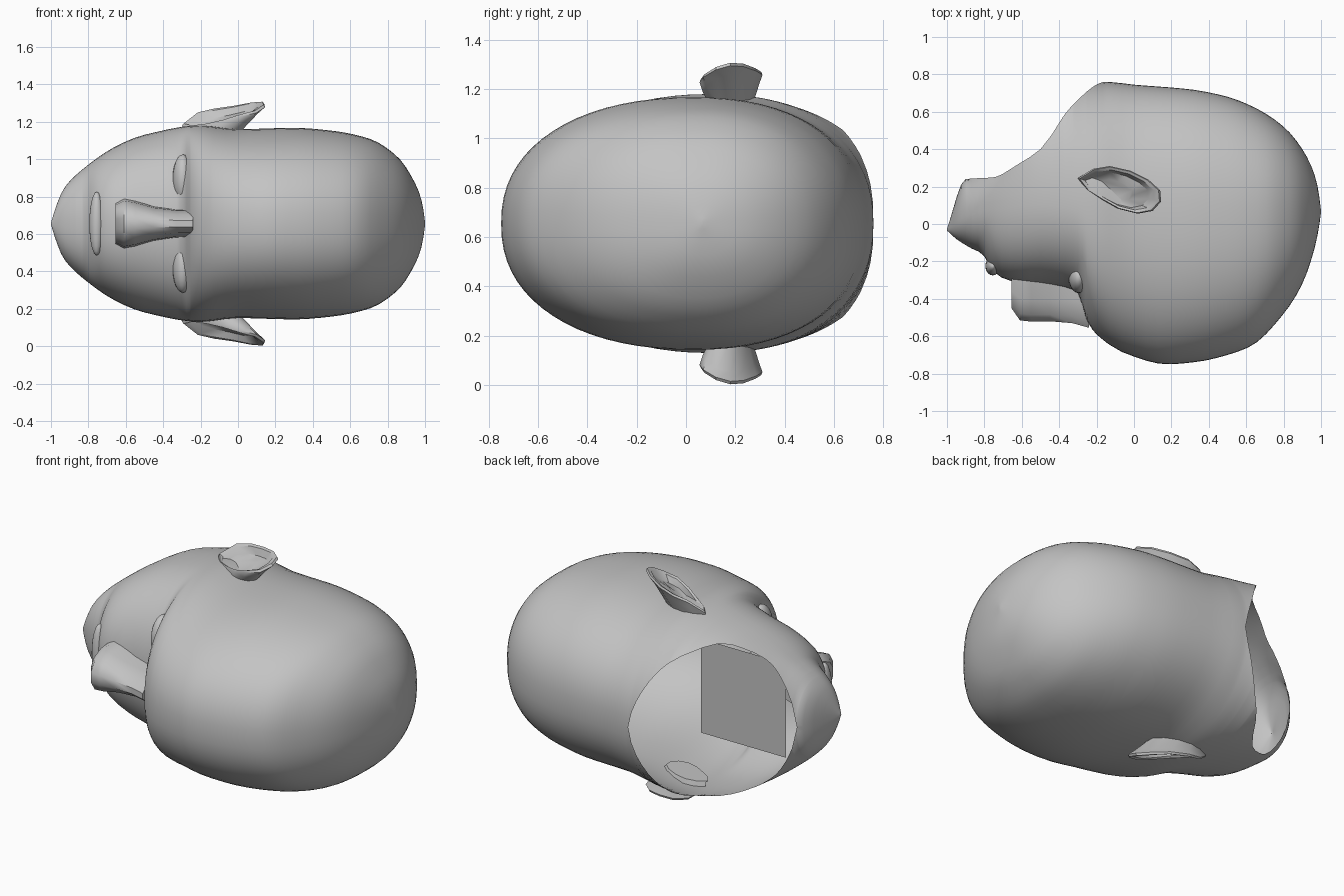
import bpy, bmesh, math
from mathutils import Vector

if "Cube" in bpy.data.objects:
    bpy.data.objects.remove(bpy.data.objects["Cube"], do_unlink=True)

ZC = 0.655  # mid-plane height of the head lying on its side

skin = bpy.data.materials.new("plain grey")
skin.use_nodes = True
skin.diffuse_color = (0.55, 0.55, 0.55, 1)
skin.node_tree.nodes["Principled BSDF"].inputs["Base Color"].default_value = (0.55, 0.55, 0.55, 1)


def finish(name, bm, angle=35, outward=True):
    if outward:
        bmesh.ops.recalc_face_normals(bm, faces=bm.faces)
    me = bpy.data.meshes.new(name)
    bm.to_mesh(me)
    bm.free()
    me.materials.append(skin)
    ob = bpy.data.objects.new(name, me)
    bpy.context.collection.objects.link(ob)
    bpy.ops.object.select_all(action='DESELECT')
    ob.select_set(True)
    bpy.context.view_layer.objects.active = ob
    bpy.ops.object.shade_smooth_by_angle(angle=math.radians(angle))


def bridge(bm, rings, closed):
    for a, b in zip(rings, rings[1:]):
        n = len(a)
        for i in range(n if closed else n - 1):
            j = (i + 1) % n
            bm.faces.new((a[i], a[j], b[j], b[i]))


def lookup(table, x):
    """Monotone smooth interpolation through (x, value) pairs."""
    if x <= table[0][0]:
        return table[0][1]
    if x >= table[-1][0]:
        return table[-1][1]
    d = [(q[1] - p[1]) / (q[0] - p[0]) for p, q in zip(table, table[1:])]
    m = [d[0]] + [0 if a * b <= 0 else 2 * a * b / (a + b) for a, b in zip(d, d[1:])] + [d[-1]]
    k = max(i for i in range(len(d)) if table[i][0] <= x)
    h = table[k + 1][0] - table[k][0]
    t = (x - table[k][0]) / h
    return ((2 * t**3 - 3 * t**2 + 1) * table[k][1] + (t**3 - 2 * t**2 + t) * h * m[k]
            + (3 * t**2 - 2 * t**3) * table[k + 1][1] + (t**3 - t**2) * h * m[k + 1])


# Head outline: face line, back or neck-rim line, widest line, half width
front = [(-1, -.035), (-.95, -.08), (-.87, -.13), (-.81, -.16), (-.77, -.23), (-.70, -.29), (-.6, -.315),
         (-.5, -.32), (-.37, -.34), (-.30, -.37), (-.25, -.52), (-.2, -.59), (-.05, -.69), (.18, -.75),
         (.35, -.735), (.5, -.70), (.63, -.65), (.8, -.48), (.9, -.32), (.96, -.15), (.985, -.04), (1, .06)]
back = [(-1, -.025), (-.9, .24), (-.75, .25), (-.62, .32), (-.5, .40), (-.33, .635), (-.15, .76), (0, .745),
        (.3, .72), (.5, .68), (.65, .62), (.8, .52), (.9, .40), (.97, .25), (.99, .15), (1, .07)]
middle = [(-1, -.03), (-.9, .06), (-.75, .12), (-.5, .16), (-.2, .10), (0, .06), (.5, .03), (1, .065)]
width = [(-1, .005), (-.97, .10), (-.93, .19), (-.8, .315), (-.65, .415), (-.5, .475), (-.2, .525), (0, .505),
         (.3, .512), (.5, .497), (.7, .455), (.85, .36), (.95, .21), (.985, .11), (1, .01)]
# Half width of the open neck; zero where the section is closed
neck = [(-.9, 0), (-.87, .13), (-.83, .22), (-.75, .33), (-.62, .42), (-.5, .455), (-.4, .425), (-.33, .38),
        (-.26, .29), (-.2, .17), (-.17, .09), (-.15, 0)]

POW = 2 / 2.25
STEPS = 18


def section(x):
    f, b, c, w, n = (lookup(t, x) for t in (front, back, middle, width, neck))
    end = math.pi - math.asin(min(n / w, .995) ** (1 / POW)) if n > 0 else math.pi
    cos_end = abs(math.cos(end)) ** POW
    half = []
    for i in range(2 * STEPS + 1):
        if i <= STEPS:
            t = math.pi / 2 * i / STEPS
            y = c - (c - f) * abs(math.cos(t)) ** POW
        else:
            t = math.pi / 2 + (end - math.pi / 2) * (i - STEPS) / STEPS
            y = c + (b - c) * abs(math.cos(t)) ** POW / cos_end
        half.append((y, w * max(0, math.sin(t)) ** POW))
    return [(x, y, ZC + z) for y, z in reversed(half)] + [(x, y, ZC - z) for y, z in half[1:]]


xs = sorted({round(-math.cos(math.pi * i / 48), 4) for i in range(49)}
            | {-.9, -.87, -.83, -.8, -.77, -.74, -.37, -.33, -.3, -.275, -.25, -.22, -.17, -.15})
bm = bmesh.new()
rings = [[bm.verts.new(p) for p in section(x)] for x in xs]
bridge(bm, rings, False)
bm.faces.new(rings[0])
bm.faces.new(rings[-1])
bmesh.ops.remove_doubles(bm, verts=bm.verts, dist=.0008)
finish("head", bm, 40)

# Flat inner plate seen through the open neck
bm = bmesh.new()
bm.faces.new([bm.verts.new((x, .10, ZC + z)) for x, z in ((-.73, -.28), (-.73, .28), (-.17, .28), (-.17, -.28))])
finish("inner_plate", bm, outward=False)

# Nose: stations of x, ridge y, half width
bm = bmesh.new()
rings = []
for x, r, w in ((-.645, -.38, .08), (-.655, -.45, .10), (-.61, -.515, .122), (-.55, -.522, .112),
                (-.45, -.52, .085), (-.33, -.53, .07), (-.24, -.555, .07)):
    base = -.22
    prof = ((base, 1.15), (base + (r - base) * .6, 1), (base + (r - base) * .88, .7), (r, .25))
    pts = [(y, w * k) for y, k in prof] + [(y, -w * k) for y, k in reversed(prof)]
    rings.append([bm.verts.new((x, y, ZC + z)) for y, z in pts])
bridge(bm, rings, True)
bm.faces.new(rings[0])
bm.faces.new(rings[-1])
finish("nose", bm, 45)


def blob(name, loc, size):
    bm = bmesh.new()
    bmesh.ops.create_uvsphere(bm, u_segments=20, v_segments=12, radius=1)
    for v in bm.verts:
        v.co = Vector([l + c * s for l, c, s in zip(loc, v.co, size)])
    finish(name, bm, 60)


# Lip and eyes
blob("upper_lip", (-.755, -.225, ZC), (.04, .05, .17))
for side, s in (("left", -1), ("right", 1)):
    blob(side + "_eye", (-.295, -.285, ZC + s * .235), (.055, .085, .135))

# Ears: rim points (x, y, distance from mid-plane), swept back and rising towards the tip
outline = [(-.30, .245, .535), (-.22, .295, .595), (-.13, .31, .615), (-.02, .285, .63), (.08, .235, .648),
           (.14, .18, .652), (.145, .12, .635), (.10, .07, .605), (.02, .055, .585), (-.08, .08, .555),
           (-.17, .13, .535), (-.25, .18, .525)]
for side, s in (("left", -1), ("right", 1)):
    bm = bmesh.new()
    rings = []
    for k, shift, drop in ((.70, -.07, None), (.9, -.02, .05), (1, 0, .012), (.96, 0, 0), (.84, 0, .008),
                           (.74, -.01, .05), (.45, -.03, .075)):
        ring = []
        for x, y, rim in outline:
            px = -.08 + (x + .08) * k + shift
            py = .18 + (y - .18) * k
            z = .485 if drop is None else max(.49, rim - drop)
            ring.append(bm.verts.new((px, py, ZC + s * z)))
        rings.append(ring)
    bridge(bm, rings, True)
    bm.faces.new(rings[-1])
    bm.faces.new(rings[0])
    finish(side + "_ear", bm, 40)
